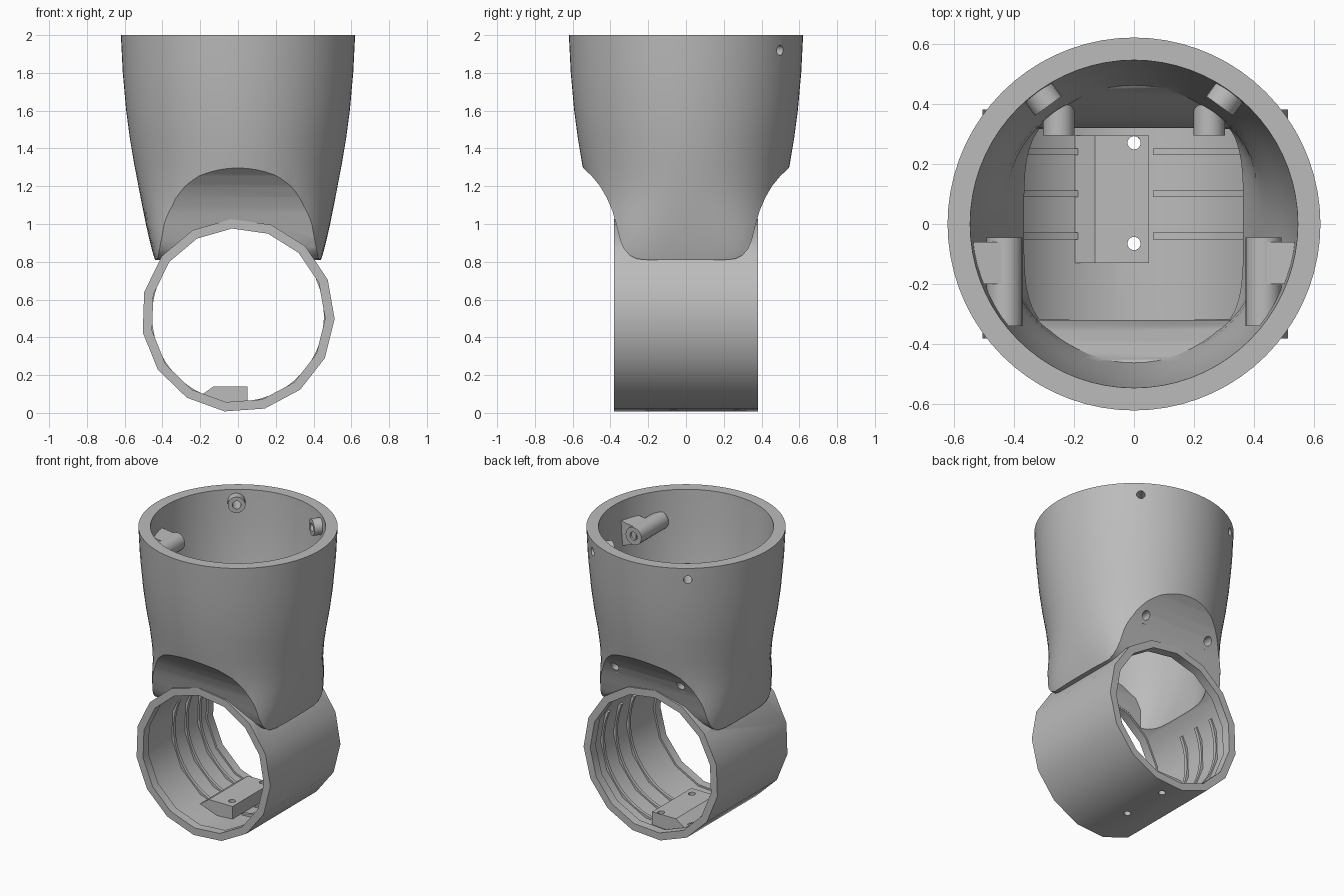
import bpy, bmesh, math
from mathutils import Matrix, Vector

cube = bpy.data.objects.get("Cube")
if cube:
    bpy.data.objects.remove(cube, do_unlink=True)

grey = bpy.data.materials.new("plain grey")
grey.use_nodes = True
grey.diffuse_color = (0.5, 0.5, 0.5, 1)
grey.node_tree.nodes["Principled BSDF"].inputs["Base Color"].default_value = (0.5, 0.5, 0.5, 1)


def loft(name, rings):
    """Solid skinned through a list of equal-length closed rings."""
    bm = bmesh.new()
    rows = [[bm.verts.new(p) for p in ring] for ring in rings]
    n = len(rows[0])
    for a, b in zip(rows, rows[1:]):
        for i in range(n):
            j = (i + 1) % n
            bm.faces.new((a[i], a[j], b[j], b[i]))
    bm.faces.new(rows[0][::-1])
    bm.faces.new(rows[-1])
    bmesh.ops.recalc_face_normals(bm, faces=bm.faces)
    mesh = bpy.data.meshes.new(name)
    bm.to_mesh(mesh)
    bm.free()
    mesh.materials.append(grey)
    obj = bpy.data.objects.new(name, mesh)
    bpy.context.collection.objects.link(obj)
    return obj


def rod(name, start, end, radius, sides=20, turn=0.0):
    """Cylinder between two points."""
    start, end = Vector(start), Vector(end)
    axis = (end - start).normalized()
    side = axis.cross(Vector((0, 0, 1))).normalized()
    up = side.cross(axis)
    angles = [turn + math.tau * i / sides for i in range(sides)]
    circle = [radius * (math.cos(a) * side + math.sin(a) * up) for a in angles]
    return loft(name, [[c + p for p in circle] for c in (start, end)])


def boolean(target, tool, operation):
    """Apply a boolean and throw the tool away."""
    mod = target.modifiers.new("cut", "BOOLEAN")
    mod.operation, mod.solver, mod.object = operation, "EXACT", tool
    graph = bpy.context.evaluated_depsgraph_get()
    graph.update()
    mesh = bpy.data.meshes.new_from_object(target.evaluated_get(graph))
    target.modifiers.clear()
    target.data = mesh
    bpy.data.objects.remove(tool, do_unlink=True)


def section(z, radius, power, count=72):
    """Horizontal superellipse, round at the top and squarer lower down."""
    pts = []
    for i in range(count):
        a = math.tau * i / count
        c, s = math.cos(a), math.sin(a)
        r = radius / (abs(c) ** power + abs(s) ** power) ** (1 / power)
        pts.append((r * c, r * s, z))
    return pts


def saddle(name, half):
    """Side profile (y, z), mirrored and extruded along x."""
    outline = half + [(-y, z) for y, z in reversed(half)]
    return loft(name, [[(x, y, z) for y, z in outline] for x in (-0.8, 0.8)])


# Cup: tapered shell scooped at front and back
levels = [(0.78, 0.43, 4.2), (0.86, 0.455, 3.8), (0.93, 0.472, 3.2), (1.0, 0.488, 2.8),
          (1.1, 0.508, 2.3), (1.2, 0.527, 2.1), (1.32, 0.55, 2), (1.45, 0.572, 2),
          (1.6, 0.592, 2), (1.8, 0.61, 2), (2.0, 0.62, 2)]
body = loft("cup_and_clamp_ring", [section(*lv) for lv in levels])
boolean(body, saddle("scoop", [
    (0.7, 2.1), (0.7, 1.34), (0.56, 1.31), (0.5, 1.255), (0.455, 1.2), (0.42, 1.14),
    (0.39, 1.07), (0.37, 1.0), (0.35, 0.92), (0.33, 0.87), (0.3, 0.835),
    (0.26, 0.815), (0.2, 0.81)]), "INTERSECT")

# Ring: fifteen-sided band along y
TURN = math.radians(-98)
MID = 0.515


def band(name, radius, half_width):
    return rod(name, (0, half_width, MID), (0, -half_width, MID), radius, 15, math.pi - TURN)


boolean(body, band("ring", 0.512, 0.38), "UNION")

# Hollow inside of the cup, opening into the ring
cavity = loft("cavity", [section(z, r - 0.075, p) for z, r, p in levels] + [section(2.1, 0.545, 2)])
boolean(cavity, saddle("inner_scoop", [
    (0.7, 2.2), (0.7, 1.36), (0.52, 1.3), (0.45, 1.24), (0.39, 1.16),
    (0.34, 1.07), (0.32, 0.98), (0.31, 0.7)]), "INTERSECT")
boolean(body, cavity, "DIFFERENCE")
boolean(body, band("bore", 0.462, 0.5), "DIFFERENCE")
boolean(body, band("bore_recess", 0.474, 0.32), "DIFFERENCE")

# Screw holes in the rim, the back scoop and the ring floor
for side in (-1, 1):
    a = math.radians(54)
    d = Vector((side * math.cos(a), math.sin(a), 0))
    h = Vector((0, 0, 1.92))
    boolean(body, rod("rim_hole", h + d * 0.4, h + d * 0.8, 0.027), "DIFFERENCE")
    boss = rod("rim_boss", h + d * 0.485, h + d * 0.575, 0.055)
    boolean(boss, rod("hole", h + d * 0.4, h + d * 0.8, 0.027), "DIFFERENCE")

    p, q = (side * 0.25, 0.2, 1.13), (side * 0.25, 0.6, 1.13)
    boolean(body, rod("back_hole", p, q, 0.028), "DIFFERENCE")
    boss = rod("back_boss", (side * 0.25, 0.295, 1.13), (side * 0.25, 0.395, 1.13), 0.052)
    boolean(boss, rod("hole", p, q, 0.028), "DIFFERENCE")

    # Horizontal screw tubes on the side walls
    x = side * 0.43
    tube = rod("side_tube", (x, -0.34, 1.8), (x, -0.045, 1.8), 0.06)
    boolean(tube, rod("hole", (x, -0.25, 1.8), (x, 0.1, 1.8), 0.028), "DIFFERENCE")
    web = loft("side_tube_web", [[(side * u, y, z) for u, z in
               ((0.42, 1.745), (0.42, 1.855), (0.535, 1.87), (0.535, 1.7))]
               for y in (-0.2, -0.06)])

# Bracket on the ring floor
bracket = loft("floor_bracket", [
    [(x, y, z) for x, z in ((-0.2, 0.09), (-0.13, 0.14), (0.05, 0.14), (0.05, 0.04), (-0.12, 0.05))]
    for y in (-0.13, 0.295)])
for y in (-0.065, 0.27):
    # a hair of tilt keeps the rod frame defined for a vertical axis
    ends = (0, y, -0.1), (0.0005, y, 0.3)
    boolean(body, rod("floor_hole", *ends, 0.022), "DIFFERENCE")
    boolean(bracket, rod("hole", *ends, 0.022), "DIFFERENCE")

# Thin ribs around the inside of the ring
for y in (-0.04, 0.1, 0.24):
    for name, a0, a1 in (("rib_left", -82, 25), ("rib_right", -114, -205)):
        rings = []
        for i in range(17):
            a = math.radians(a0 + (a1 - a0) * i / 16)
            rings.append([(r * math.cos(a), y + w, MID + r * math.sin(a))
                          for r, w in ((0.455, -0.011), (0.455, 0.011), (0.485, 0.011), (0.485, -0.011))])
        loft(name, rings)

# Smooth shading with crisp edges
for obj in bpy.context.collection.objects:
    if obj.type == "MESH" and obj.data.materials and obj.data.materials[0] == grey:
        bpy.ops.object.select_all(action="DESELECT")
        obj.select_set(True)
        bpy.context.view_layer.objects.active = obj
        bpy.ops.object.shade_smooth_by_angle(angle=math.radians(30))
